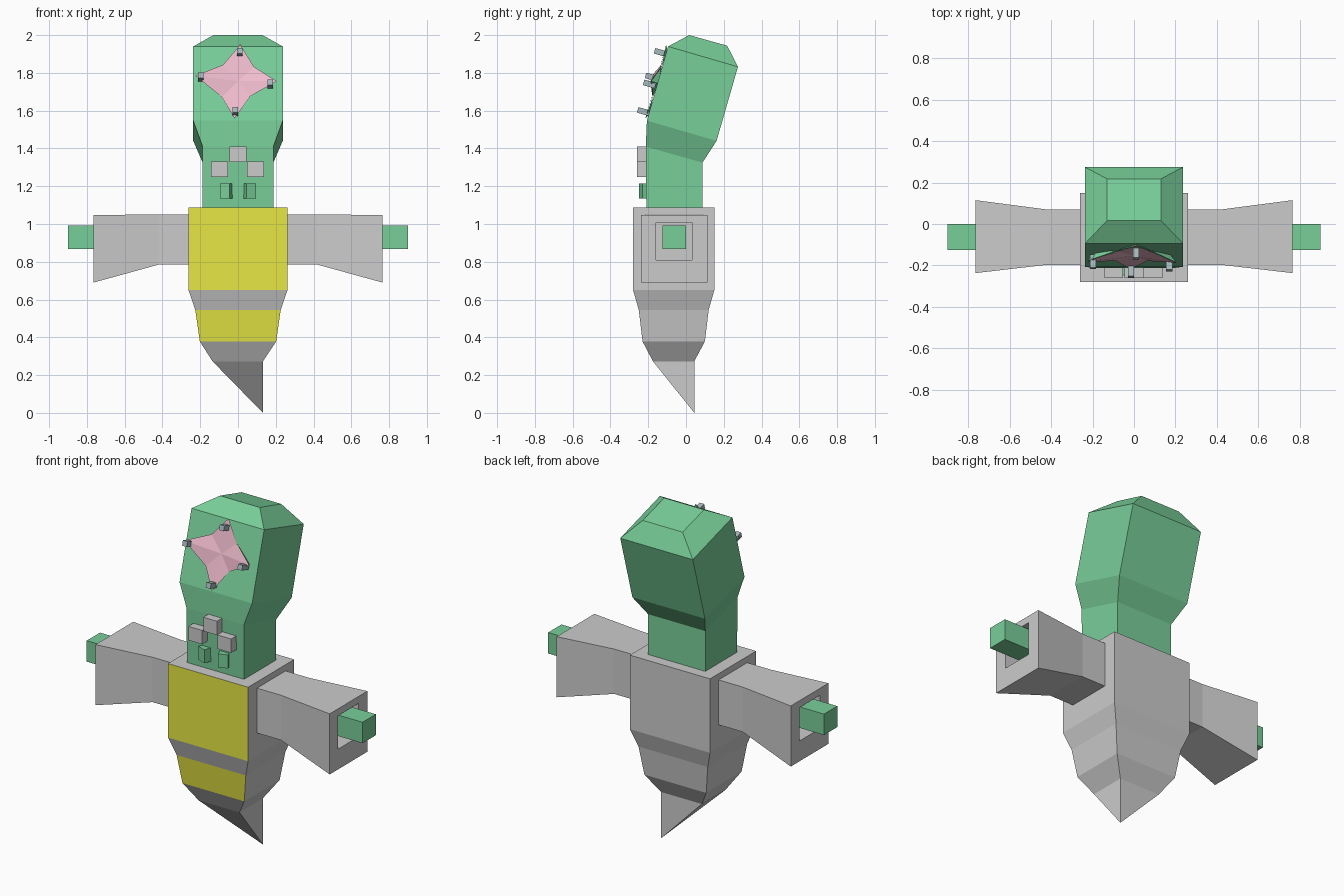
import bpy, bmesh, math
from mathutils import Vector, Matrix

if "Cube" in bpy.data.objects:
    bpy.data.objects.remove(bpy.data.objects["Cube"])


def material(name, rgb):
    m = bpy.data.materials.new(name)
    m.diffuse_color = (*rgb, 1)
    m.use_nodes = True
    m.node_tree.nodes["Principled BSDF"].inputs["Base Color"].default_value = m.diffuse_color
    return m


GREEN = material("green", (0.19, 0.62, 0.32))
YELLOW = material("yellow", (0.8, 0.8, 0.06))
PINK = material("pink", (0.87, 0.5, 0.61))
SLATE = material("slate", (0.38, 0.48, 0.5))
LIGHT = material("light_grey", (0.7, 0.7, 0.7))
GREY = material("grey", (0.6, 0.6, 0.6))


def finish(name, bm, *mats):
    bmesh.ops.recalc_face_normals(bm, faces=bm.faces)
    me = bpy.data.meshes.new(name)
    bm.to_mesh(me)
    bm.free()
    ob = bpy.data.objects.new(name, me)
    bpy.context.collection.objects.link(ob)
    for m in mats:
        me.materials.append(m)
    return ob


def loft(name, rings, *mats, tip=None):
    """Skin four-cornered rings; close with caps or a point."""
    bm = bmesh.new()
    loops = [[bm.verts.new(p) for p in r] for r in rings]
    for a, b in zip(loops, loops[1:]):
        for i in range(4):
            j = (i + 1) % 4
            bm.faces.new((a[i], a[j], b[j], b[i]))
    bm.faces.new(loops[0])
    if tip:
        t = bm.verts.new(tip)
        for i in range(4):
            bm.faces.new((loops[-1][i], loops[-1][(i + 1) % 4], t))
    else:
        bm.faces.new(loops[-1])
    return finish(name, bm, *mats)


def box(name, center, size, mat, rot=None):
    bm = bmesh.new()
    bmesh.ops.create_cube(bm, size=1, matrix=Matrix.LocRotScale(
        Vector(center), rot, Vector(size)))
    return finish(name, bm, mat)


def ring_z(x0, x1, front, back):
    """Ring around z; front and back are (y, z) pairs."""
    return [(x0, *front), (x1, *front), (x1, *back), (x0, *back)]


def ring_x(x, y0, y1, z0, z1):
    return [(x, y0, z0), (x, y1, z0), (x, y1, z1), (x, y0, z1)]


# Torso with a yellow front, tapering to an off-centre tail point
torso = loft("torso_and_tail", [
    ring_z(-0.262, 0.262, (-0.28, 1.087), (0.15, 1.087)),
    ring_z(-0.262, 0.262, (-0.28, 0.65), (0.15, 0.65)),
    ring_z(-0.226, 0.226, (-0.25, 0.545), (0.12, 0.545)),
    ring_z(-0.202, 0.202, (-0.23, 0.378), (0.1, 0.378)),
    ring_z(-0.135, 0.132, (-0.175, 0.273), (0.044, 0.273)),
], GREY, YELLOW, tip=(0.132, 0.044, 0.0))
for f in torso.data.polygons:
    if f.normal.y < -0.99:
        f.material_index = 1

# Neck and tilted head
loft("neck_and_head", [
    ring_z(-0.187, 0.187, (-0.21, 1.08), (0.087, 1.08)),
    ring_z(-0.187, 0.187, (-0.213, 1.41), (0.087, 1.325)),
    ring_z(-0.237, 0.237, (-0.207, 1.547), (0.162, 1.44)),
    ring_z(-0.237, 0.237, (-0.095, 1.94), (0.275, 1.832)),
    ring_z(-0.13, 0.13, (0.017, 2.0), (0.218, 1.944)),
], GREEN)

# Flared sleeves with a recessed opening, and hands
for side, s in (("right", 1), ("left", -1)):
    loft(side + "_sleeve", [
        ring_x(s * 0.25, -0.197, 0.07, 0.785, 1.05),
        ring_x(s * 0.42, -0.197, 0.07, 0.785, 1.05),
        ring_x(s * 0.765, -0.237, 0.115, 0.69, 1.048),
        ring_x(s * 0.765, -0.16, 0.032, 0.81, 1.007),
        ring_x(s * 0.6, -0.16, 0.032, 0.81, 1.007),
    ], GREY)
    box(side + "_hand", (s * 0.75, -0.063, 0.93), (0.302, 0.124, 0.124), GREEN)

# Mouth: star with petals peeled outward from the slanted face
normal = Vector((0, -0.393, 0.112)).normalized()


def on_face(x, z, lift):
    y = -0.207 + (z - 1.547) * 0.112 / 0.393
    return Vector((x, y, z)) + normal * lift


tips = [(0.012, 1.945, 0.015), (0.205, 1.745, 0.04),
        (-0.018, 1.555, 0.015), (-0.225, 1.775, 0.04)]
notches = [(0.085, 1.83), (0.065, 1.675), (-0.085, 1.67), (-0.08, 1.84)]
bm = bmesh.new()
outline = []
for t, n in zip(tips, notches):
    outline += [bm.verts.new(on_face(*t)), bm.verts.new(on_face(*n, 0.008))]
mid = bm.verts.new(on_face(0, 1.755, 0.006))
for i in range(8):
    bm.faces.new((mid, outline[i], outline[(i + 1) % 8]))
finish("mouth", bm, PINK)

# Green backs of the petals
bm = bmesh.new()
for i, t in enumerate(tips):
    p = bm.verts.new(on_face(t[0], t[1], t[2] - 0.003))
    a = bm.verts.new(on_face(*notches[i], 0.004))
    b = bm.verts.new(on_face(*notches[i - 1], 0.004))
    base = bm.verts.new(on_face(t[0] * 0.85, 1.755 + (t[1] - 1.755) * 0.85, -0.005))
    for tri in ((p, a, base), (p, base, b), (a, b, base), (p, b, a)):
        bm.faces.new(tri)
finish("mouth_petals", bm, GREEN)

# Teeth
tilt = Matrix.Rotation(-math.atan2(0.112, 0.393), 3, 'X').to_quaternion()
for i, (x, z, lift) in enumerate([(0.01, 1.9, 0.03), (0.17, 1.73, 0.04),
                                  (-0.015, 1.587, 0.03), (-0.198, 1.767, 0.04)]):
    box(f"tooth_{i}", on_face(x, z, lift), (0.03, 0.065, 0.03), SLATE, tilt)

# Neck studs
for i, (x, z) in enumerate([(0, 1.37), (-0.097, 1.29), (0.092, 1.29)]):
    box(f"stud_{i}", (x, -0.232, z), (0.09, 0.056, 0.082), LIGHT)

# Small angled green nubs
for i, s in enumerate((-1, 1)):
    rot = Matrix.Rotation(s * math.radians(20), 3, 'Z').to_quaternion()
    box(f"nub_{i}", (s * 0.062, -0.217, 1.175), (0.055, 0.05, 0.08), GREEN, rot)
